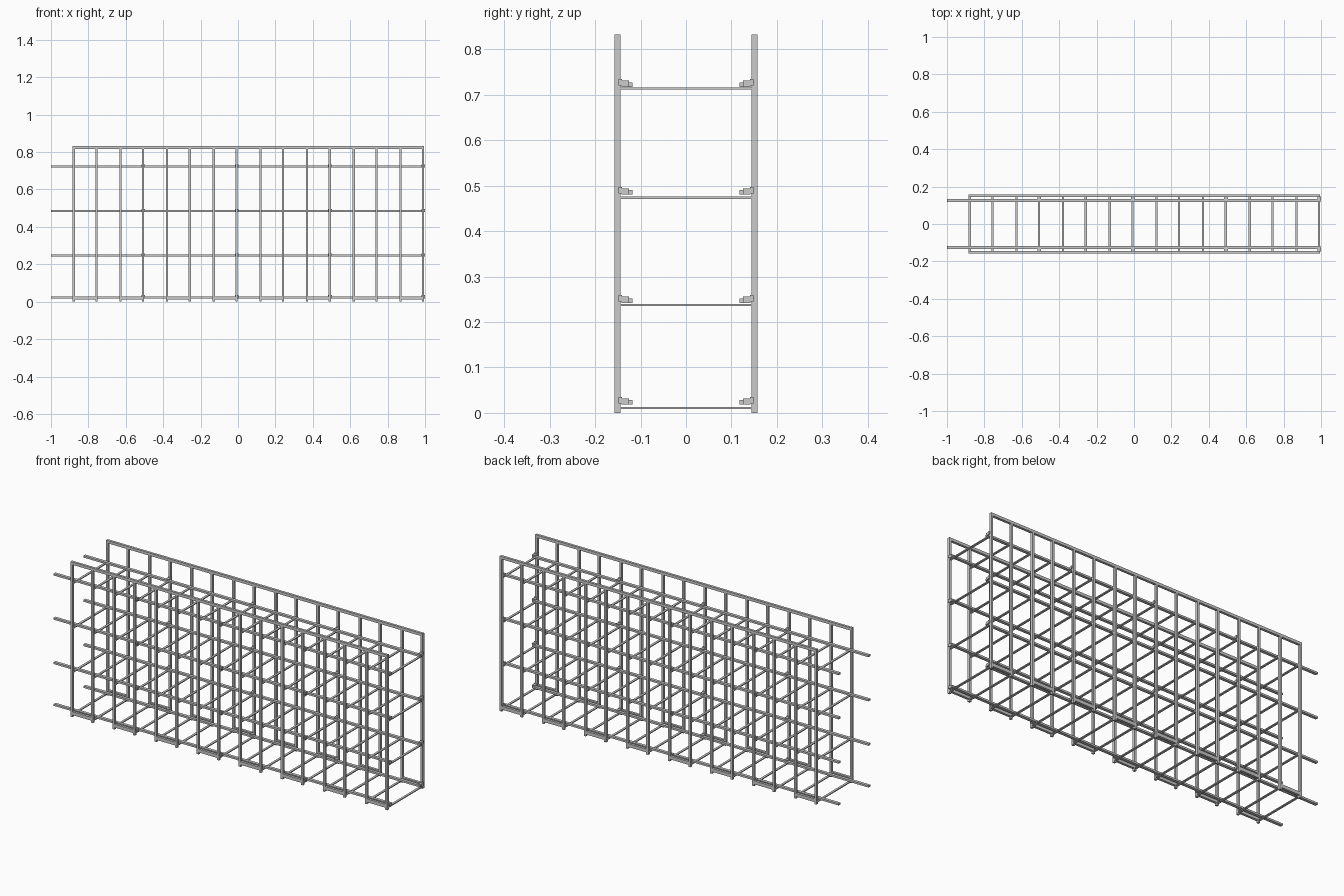
import bpy, bmesh

if "Cube" in bpy.data.objects:
    bpy.data.objects.remove(bpy.data.objects["Cube"])


def bars(name, boxes):
    """One object made of boxes given as (x0, x1, y0, y1, z0, z1)."""
    bm = bmesh.new()
    for x0, x1, y0, y1, z0, z1 in boxes:
        verts = bmesh.ops.create_cube(bm, size=1)["verts"]
        for v in verts:
            v.co.x = x1 if v.co.x > 0 else x0
            v.co.y = y1 if v.co.y > 0 else y0
            v.co.z = z1 if v.co.z > 0 else z0
    mesh = bpy.data.meshes.new(name)
    bm.to_mesh(mesh)
    bm.free()
    ob = bpy.data.objects.new(name, mesh)
    bpy.context.collection.objects.link(ob)
    return ob


def both_sides(name, boxes):
    """Boxes on the +y side, repeated on the -y side."""
    bars(name, boxes + [(a, b, -d, -c, e, f) for a, b, c, d, e, f in boxes])


PAIRS = [(-0.878 + 0.2495 * k, -0.757 + 0.2495 * k) for k in range(8)]
POSTS = [x for pair in PAIRS for x in pair]
W = 0.006                       # half width of the tubes
Y0, Y1 = 0.144, 0.157           # side frame thickness
SHELVES = [0.011, 0.2375, 0.4735, 0.7135]
RAILS = [0.018, 0.242, 0.480, 0.717]

# side frames: uprights, top beams and the foot bars joining post pairs
both_sides("upright_posts", [(x - W, x + W, Y0, Y1, 0, 0.818) for x in POSTS])
both_sides("top_beam", [(POSTS[0] - W, POSTS[-1] + W, Y0, Y1, 0.817, 0.832)])
both_sides("foot_bars", [(a + W, b - W, Y0, Y1, 0.011, 0.029) for a, b in PAIRS])

# flat cross bars between the two side frames
bars("cross_bars", [(x - W, x + W, -Y0, Y0, z - 0.0025, z + 0.0025)
                    for z in SHELVES for x in POSTS])

# long rails lying on the cross bars
both_sides("long_rails", [(-1, 0.997, 0.118, 0.134, z, z + 0.010) for z in RAILS])

# clips that tie the rails to every fourth post
clips = []
for z in RAILS:
    for x in POSTS[3::4]:
        clips.append((x - 0.008, x + 0.011, 0.125, 0.142, z, z + 0.014))
        clips.append((x - 0.008, x + 0.011, 0.141, 0.148, z + 0.003, z + 0.017))
both_sides("rail_clips", clips)
